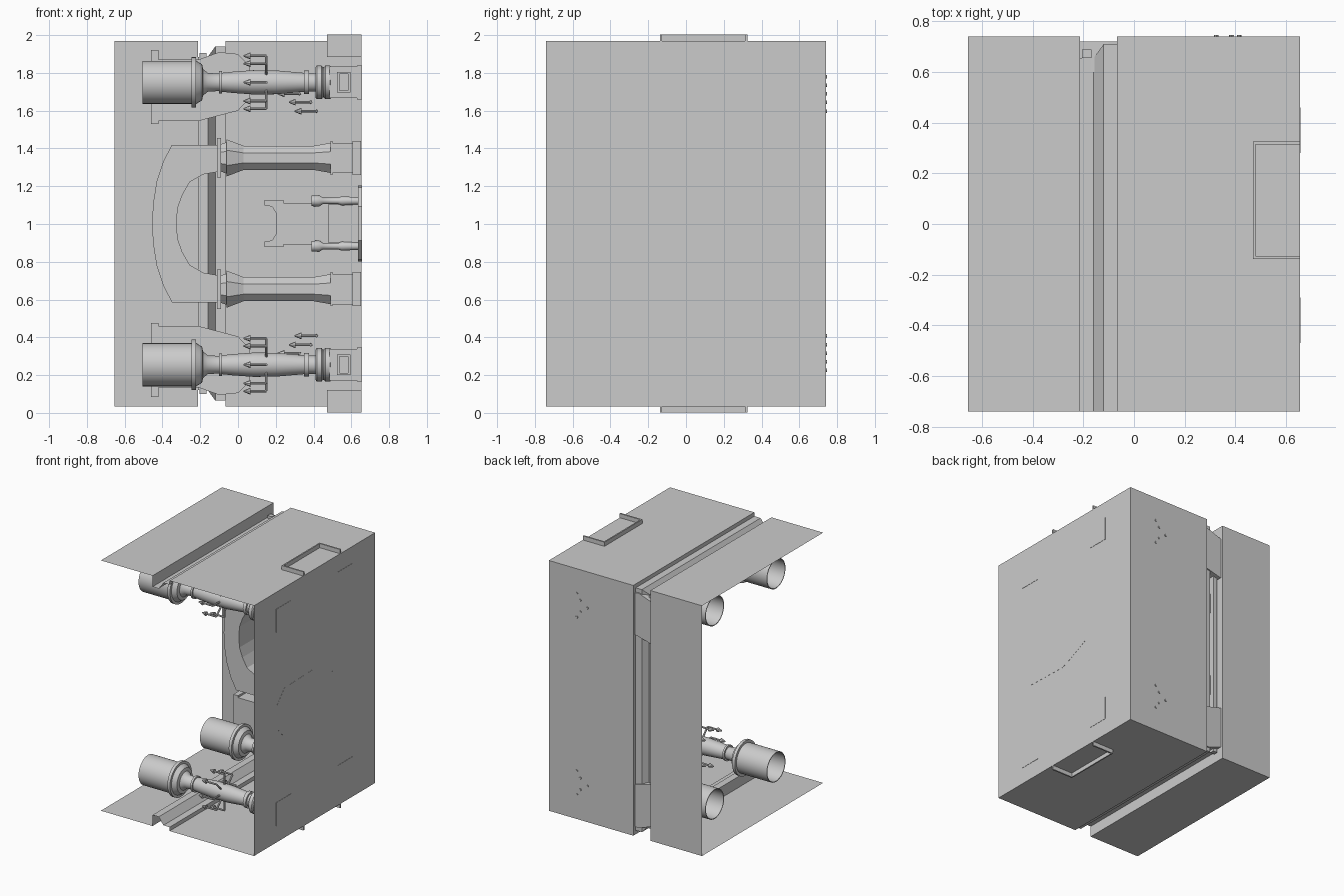
import bpy, bmesh, math
from mathutils import Vector

if "Cube" in bpy.data.objects:
    bpy.data.objects.remove(bpy.data.objects["Cube"])

ZM = 1.0025                      # horizontal mirror plane of the whole model
Z0, Z1, YW, XW = 0.035, 1.97, 0.74, 0.655


def new_obj(name, verts, faces, smooth=False):
    me = bpy.data.meshes.new(name)
    me.from_pydata([tuple(v) for v in verts], [], faces)
    bm = bmesh.new()
    bm.from_mesh(me)
    bmesh.ops.recalc_face_normals(bm, faces=bm.faces)
    bm.to_mesh(me)
    bm.free()
    ob = bpy.data.objects.new(name, me)
    bpy.context.collection.objects.link(ob)
    if smooth:
        bpy.context.view_layer.objects.active = ob
        ob.select_set(True)
        bpy.ops.object.shade_smooth_by_angle(angle=math.radians(35))
        ob.select_set(False)
    return ob


def box(name, x0, x1, y0, y1, z0, z1):
    v = [(x, y, z) for x in (x0, x1) for y in (y0, y1) for z in (z0, z1)]
    f = [(0, 1, 3, 2), (4, 6, 7, 5), (0, 4, 5, 1), (2, 3, 7, 6), (0, 2, 6, 4), (1, 5, 7, 3)]
    return new_obj(name, v, f)


def lathe(name, prof, y, z, n=32, turn=0.0, smooth=True):
    """Revolve (x, radius) points about a line parallel to x."""
    v, f = [], []
    for x, r in prof:
        for i in range(n):
            a = 2 * math.pi * i / n + turn
            v.append((x, y + r * math.cos(a), z + r * math.sin(a)))
    for k in range(len(prof) - 1):
        for i in range(n):
            j = (i + 1) % n
            f.append((k * n + i, k * n + j, (k + 1) * n + j, (k + 1) * n + i))
    return new_obj(name, v, f, smooth)


def slab(name, pts, y0, y1):
    """Extrude an x-z outline along y."""
    n = len(pts)
    v = [(x, y, z) for y in (y0, y1) for x, z in pts]
    f = [tuple(range(n)), tuple(range(n, 2 * n))]
    f += [(i, (i + 1) % n, (i + 1) % n + n, i + n) for i in range(n)]
    return new_obj(name, v, f)


def rods(name, paths, n=8):
    """Several poly-line rods in one mesh; each path is a list of (point, radius)."""
    v, f = [], []
    for path in paths:
        for (p, ra), (q, rb) in zip(path, path[1:]):
            p, q = Vector(p), Vector(q)
            rot = (q - p).to_track_quat('Z', 'Y')
            b = len(v)
            for c, r in ((p, ra), (q, rb)):
                v += [c + rot @ Vector((r * math.cos(2 * math.pi * i / n),
                                        r * math.sin(2 * math.pi * i / n), 0)) for i in range(n)]
            f += [(b + i, b + (i + 1) % n, b + n + (i + 1) % n, b + n + i) for i in range(n)]
            f += [tuple(range(b, b + n)), tuple(range(b + n, b + 2 * n))]
    return new_obj(name, v, f, True)


def mz(z, up):
    return z if up else 2 * ZM - z


def jet(tip, tail):
    """Small nozzle: cone at tip, thin stem back to the tail (both along x)."""
    t = Vector(tip)
    return [[(t, 0.004), (t + Vector((0.035, 0, 0)), 0.018)],
            [(t + Vector((0.03, 0, 0)), 0.007), (tail, 0.007)]]


# Shell: grooved sheet folded over top, back and bottom
groove = [(-XW, 0), (-0.213, 0), (-0.213, 0.085), (-0.16, 0.085),
          (-0.12, 0.03), (-0.067, 0.03), (-0.067, 0), (XW, 0)]
v = []
for x, d in groove:
    v += [(x, -YW, Z1 - d), (x, YW - d, Z1 - d), (x, YW - d, Z0 + d), (x, -YW, Z0 + d)]
new_obj("outer_shell", v, [(4 * k + i, 4 * k + i + 1, 4 * k + i + 5, 4 * k + i + 4)
                           for k in range(len(groove) - 1) for i in range(3)])
new_obj("right_wall", [(XW, -YW, Z0), (XW, YW, Z0), (XW, YW, Z1), (XW, -YW, Z1)], [(0, 1, 2, 3)])
box("groove_rail", -0.205, -0.168, 0.655, 0.69, 0.1, 1.905)

# Thin raised frames at top and bottom edge
for up in (True, False):
    za, zb = sorted((mz(1.885, up), mz(2.002, up)))
    box("frame_side", 0.47, 0.48, -0.138, 0.325, za, zb)
    for y in (-0.138, 0.313):
        box("frame_end", 0.47, XW, y, y + 0.012, za, zb)
    zc, zd = sorted((mz(1.885, up), mz(1.895, up)))
    box("frame_floor", 0.47, XW, -0.138, 0.325, zc, zd)

# Thrusters
prof = [(-0.2, 0.0), (-0.22, 0.08), (-0.25, 0.104), (-0.505, 0.108), (-0.505, 0.114), (-0.245, 0.114),
        (-0.245, 0.134), (-0.222, 0.134), (-0.222, 0.115), (-0.19, 0.095), (-0.185, 0.07),
        (-0.16, 0.05), (-0.1, 0.046), (-0.1, 0.06), (-0.085, 0.06), (-0.085, 0.05),
        (-0.03, 0.056), (0.08, 0.064), (0.2, 0.063), (0.35, 0.05), (0.35, 0.062),
        (0.375, 0.062), (0.375, 0.048), (0.42, 0.048)]
ring = [(0.41, 0), (0.41, 0.08), (0.417, 0.088), (0.443, 0.088), (0.45, 0.08), (0.455, 0.08),
        (0.462, 0.088), (0.488, 0.088), (0.495, 0.08), (0.495, 0)]
for up in (True, False):
    z = mz(1.75, up)
    for y in (-0.38, 0.37):
        lathe("thruster", prof, y, z)
        lathe("thruster_collar", ring, y, z, 16)
        box("thruster_block", 0.485, 0.635, y - 0.085, y + 0.085, z - 0.083, z + 0.083)
        box("thruster_base", 0.63, 0.657, y - 0.09, y + 0.09, z - 0.09, z + 0.09)
        # raised rectangular rim on the front and back of the block
        for s in (-1, 1):
            ya, yb = sorted((y + s * 0.08, y + s * 0.095))
            for dz in (-0.055, 0.043):
                box("block_rim", 0.525, 0.595, ya, yb, z + dz, z + dz + 0.012)
            for x in (0.525, 0.583):
                box("block_rim", x, x + 0.012, ya, yb, z - 0.055, z + 0.055)
        # ring of eight small jets around the body
        paths = []
        for i in range(8):
            a = i * math.pi / 4
            c, s = math.cos(a), math.sin(a)
            tail = (0.15, y + 0.14 * c, z + 0.14 * s)
            paths += jet((0.03, tail[1], tail[2]), tail)
            paths += [[(tail, 0.007), ((0.15, y + 0.055 * c, z + 0.055 * s), 0.007)]]
        rods("ring_jets", paths)

    # Jets fed through the back wall
    paths = []
    for x, dz in ((0.415, 0.09), (0.385, 0.045), (0.325, 0), (0.385, -0.045), (0.415, -0.093)):
        zz = mz(1.69 + dz, up)
        paths += jet((x - 0.115, 0.68, zz), (x, 0.68, zz))
        paths += [[((x, 0.68, zz), 0.008), ((x, 0.747, zz), 0.009)]]
    rods("wall_jets", paths)

    # Angular housing on the back wall
    pts = [(-0.46, 1.53), (-0.42, 1.53), (-0.42, 1.545), (-0.21, 1.545), (0, 1.6), (0.06, 1.665),
           (0.06, 1.84), (0, 1.9), (-0.1, 1.91), (-0.21, 1.87), (-0.42, 1.87), (-0.42, 1.92), (-0.46, 1.92)]
    slab("wall_housing", [(x, mz(q, up)) for x, q in pts], 0.6, 0.72)

# Central arch with two flared legs
outer = [(-0.1, 0.417), (-0.35, 0.417), (-0.395, 0.33), (-0.43, 0.225), (-0.449, 0.11)]
inner = [(-0.32, 0.08), (-0.295, 0.15), (-0.255, 0.22), (-0.185, 0.26), (-0.1, 0.275)]
half = outer + [(-0.455, 0)]
pts = half + [(x, -q) for x, q in outer[::-1]]
pts += [(x, -q) for x, q in inner[::-1]] + [(-0.325, 0)] + inner
slab("arch", [(x, ZM + q) for x, q in pts], 0.475, 0.66)
leg = [(-0.1, 0.075), (-0.06, 0.09), (-0.06, 0.106), (0.03, 0.069), (0.4, 0.069), (0.49, 0.086), (0.52, 0.086)]
for up in (True, False):
    z = mz(1.35, up)
    lathe("arch_leg", leg, 0.57, z, 8, math.pi / 8, False)
    box("leg_flange", -0.112, -0.09, 0.465, 0.675, z - 0.105, z + 0.105)
    box("leg_end_plate", 0.49, 0.5, 0.485, 0.655, z - 0.09, z + 0.09)
    box("leg_block", 0.5, 0.61, 0.49, 0.65, z - 0.08, z + 0.08)
    box("leg_base", 0.605, 0.65, 0.48, 0.66, z - 0.09, z + 0.09)

# Central unit on the right wall: mounting plate, body, forked bracket, side arms
plate = [(-0.46, 0.09), (-0.37, 0.19), (-0.02, 0.2), (0.06, 0.17), (0.25, 0.08)]
plate += [(y, -q) for y, q in plate[::-1]]
n = len(plate)
new_obj("mount_plate", [(x, y, ZM + q) for x in (0.635, 0.656) for y, q in plate],
        [tuple(range(n)), tuple(range(n, 2 * n))]
        + [(i, (i + 1) % n, (i + 1) % n + n, i + n) for i in range(n)])
box("unit_body", 0.48, 0.64, 0.0, 0.22, ZM - 0.1, ZM + 0.1)
fork = [(0.48, 0.11), (0.24, 0.11), (0.24, 0.125), (0.14, 0.125), (0.14, 0.095), (0.18, 0.09), (0.205, 0.05)]
slab("unit_fork", [(x, ZM + q) for x, q in fork + [(x, -q) for x, q in fork[::-1]]], 0.03, 0.2)
arm = [(0.39, 0), (0.39, 0.028), (0.43, 0.03), (0.45, 0.017), (0.53, 0.017),
       (0.55, 0.024), (0.62, 0.02), (0.64, 0.02)]
for s in (-1, 1):
    lathe("unit_arm", arm, 0.0, ZM + s * 0.12, 12)
